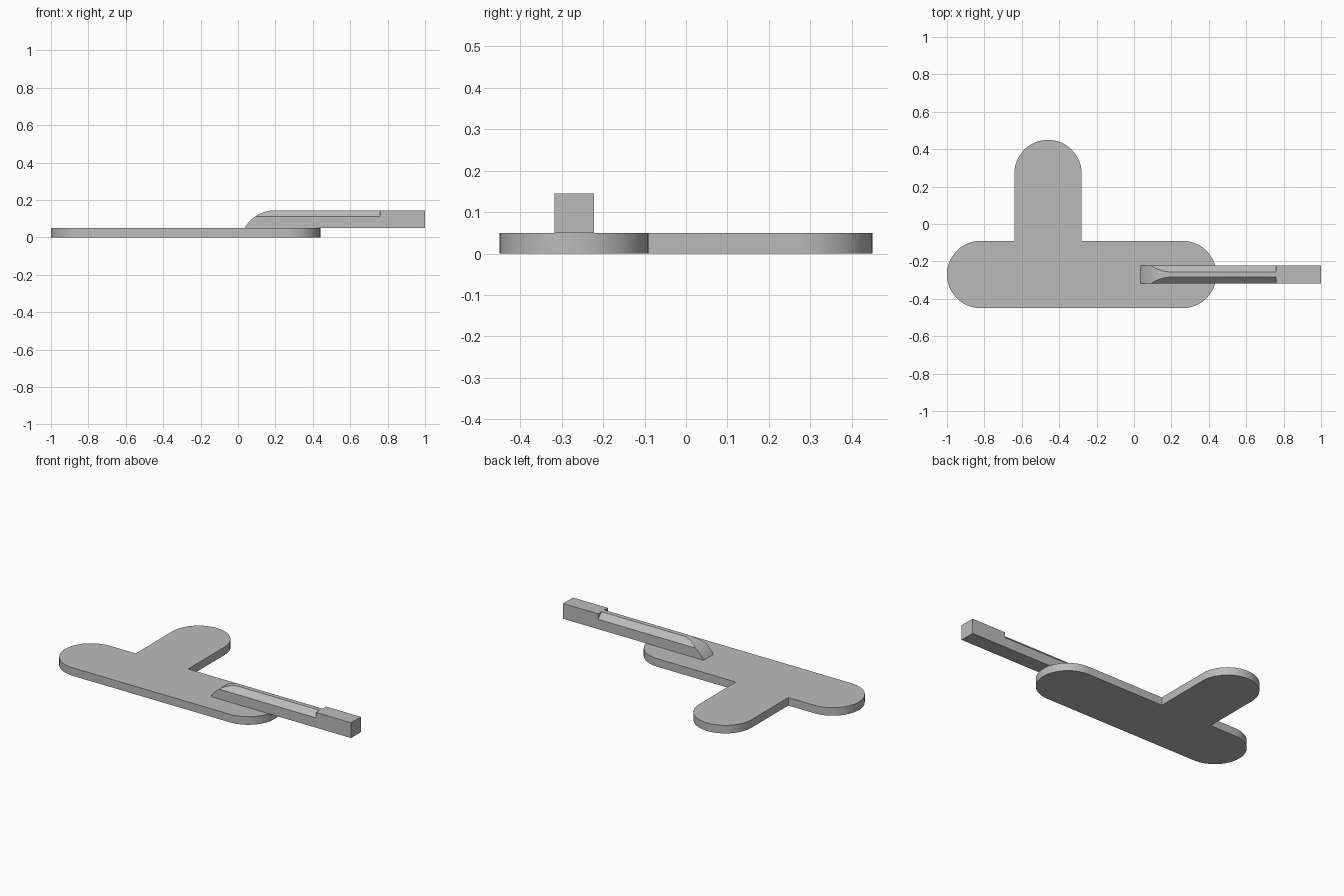
import bpy, bmesh
from math import sin, cos, pi, asin
from mathutils import Vector

cube = bpy.data.objects.get("Cube")
if cube:
    bpy.data.objects.remove(cube, do_unlink=True)

# Single grey material
grey = bpy.data.materials.new("grey")
grey.use_nodes = True
colour = (0.5, 0.5, 0.5, 1)
grey.diffuse_color = colour
grey.node_tree.nodes["Principled BSDF"].inputs["Base Color"].default_value = colour


def arc(cx, cy, r, start, end, steps=24):
    return [(cx + r * cos(start + (end - start) * i / steps),
             cy + r * sin(start + (end - start) * i / steps)) for i in range(steps + 1)]


def prism(name, points, place, direction):
    """Extrude a flat profile; place turns a 2D point into 3D."""
    bm = bmesh.new()
    face = bm.faces.new([bm.verts.new(place(*p)) for p in points])
    ext = bmesh.ops.extrude_face_region(bm, geom=[face])
    verts = [v for v in ext["geom"] if isinstance(v, bmesh.types.BMVert)]
    bmesh.ops.translate(bm, verts=verts, vec=Vector(direction))
    bmesh.ops.recalc_face_normals(bm, faces=bm.faces)
    mesh = bpy.data.meshes.new(name)
    bm.to_mesh(mesh)
    bm.free()
    mesh.materials.append(grey)
    obj = bpy.data.objects.new(name, mesh)
    bpy.context.collection.objects.link(obj)
    return obj


def activate(obj):
    bpy.ops.object.select_all(action='DESELECT')
    obj.select_set(True)
    bpy.context.view_layer.objects.active = obj


# T-shaped base plate with rounded ends
r, thick, mid_y, stem_x = 0.18, 0.05, -0.27, -0.46
outline = arc(-1 + r, mid_y, r, pi / 2, 3 * pi / 2)
outline += arc(0.44 - r, mid_y, r, -pi / 2, pi / 2)
outline += [(stem_x + r, mid_y + r)]
outline += arc(stem_x, 0.45 - r, r, 0, pi)
outline += [(stem_x - r, mid_y + r)]
base = prism("base_plate", outline, lambda x, y: (x, y, 0), (0, 0, thick))

# Square bar with a rounded nose
half, top, nose_r, nose_x = 0.048, 0.145, 0.191, 0.20
sweep = asin((nose_r - top + thick) / nose_r)
side = [(1, thick), (1, top)] + arc(nose_x, top - nose_r, nose_r, pi / 2, pi - sweep, 16)
bar = prism("bar", side, lambda x, z: (x, mid_y - half, z), (0, 2 * half, 0))

# Bevel both upper edges of the bar up to the square end block
for s in (-1, 1):
    wedge = [(s * 0.058, 0.101), (s * 0.004, 0.155), (s * 0.058, 0.155)]
    cutter = prism("bevel_cutter", wedge, lambda y, z: (-0.1, mid_y + y, z), (0.86, 0, 0))
    cutter.hide_render = True
    activate(bar)
    mod = bar.modifiers.new("bevel_cut", 'BOOLEAN')
    mod.operation = 'DIFFERENCE'
    mod.solver = 'EXACT'
    mod.object = cutter
    bpy.ops.object.modifier_apply(modifier=mod.name)
    bpy.data.objects.remove(cutter, do_unlink=True)

for obj in (base, bar):
    activate(obj)
    bpy.ops.object.shade_smooth_by_angle(angle=pi / 6)
